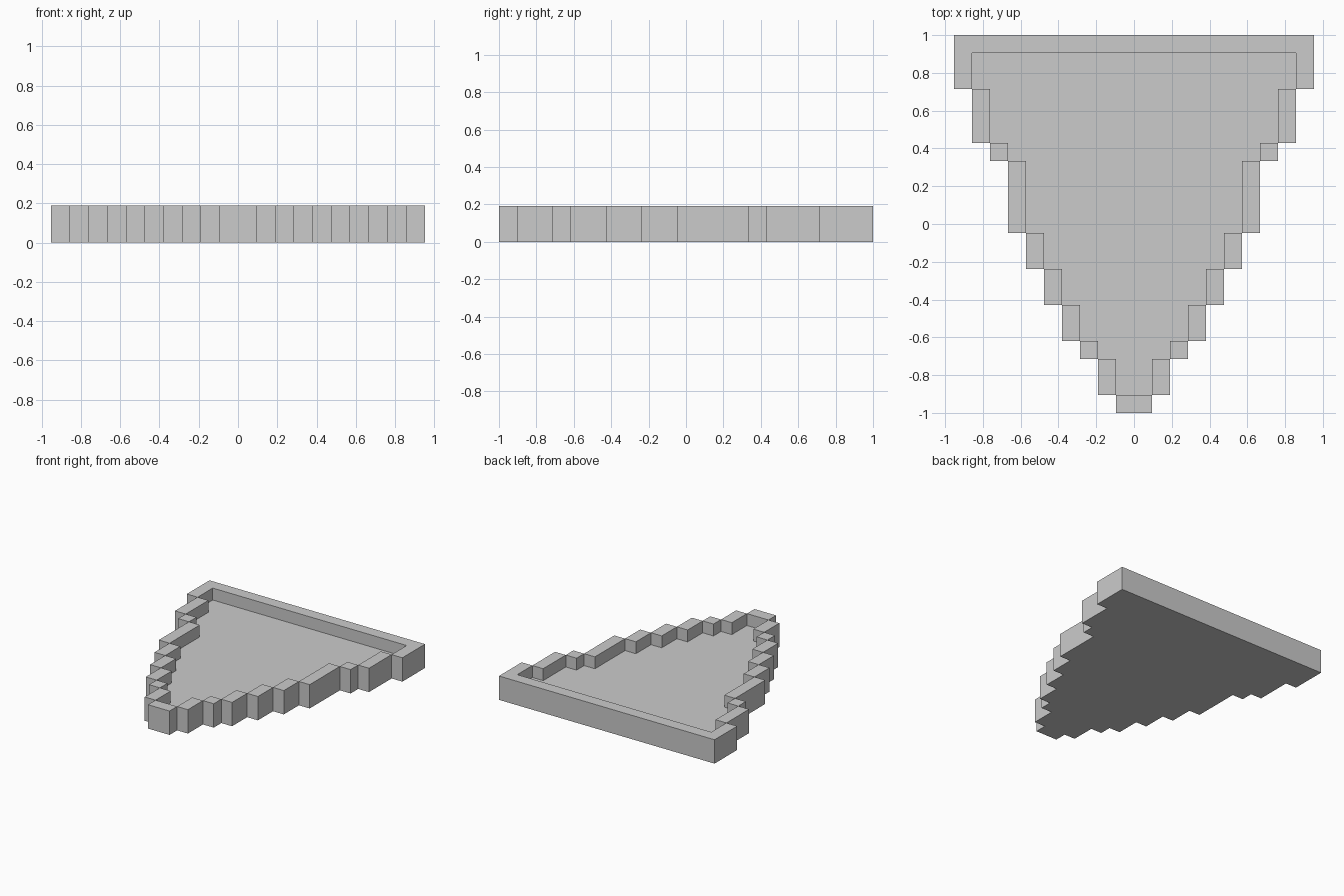
import bpy, bmesh

if "Cube" in bpy.data.objects:
    bpy.data.objects.remove(bpy.data.objects["Cube"])

U = 2 / 21            # one block unit; the tray is 20 x 21 x 2 units

# Half width and front/back rows of each step, from the tip to the back
STEPS = [(1, 0, 1), (2, 1, 3), (3, 3, 4), (4, 4, 6), (5, 6, 8), (6, 8, 10),
         (7, 10, 14), (8, 14, 15), (9, 15, 18), (10, 18, 21)]

bm = bmesh.new()


def face(points):
    bm.faces.new([bm.verts.new((x * U, (y - 10.5) * U, z * U)) for x, y, z in points])


def flat(points, z):
    face([(x, y, z) for x, y in points])


def rect(x0, x1, y0, y1, z):
    flat([(x0, y0), (x1, y0), (x1, y1), (x0, y1)], z)


def walls(points, z0, z1):
    for (ax, ay), (bx, by) in zip(points, points[1:] + points[:1]):
        face([(ax, ay, z0), (bx, by, z0), (bx, by, z1), (ax, ay, z1)])


def mirrored(right):
    return right + [(-x, y) for x, y in reversed(right)]


# Counter-clockwise outlines of the outside and of the recess
outer = mirrored([(h, y) for h, a, b in STEPS for y in (a, b)])
inner = mirrored([(h - 1, min(y, 20)) for h, a, b in STEPS[1:] for y in (a, b)])

# Underside, outer walls, recess walls and recess floor
flat(outer[::-1], 0)
walls(outer, 0, 2)
walls(inner[::-1], 1, 2)
flat(inner, 1)

# Rim top: tip block, side blocks, back bar
rect(-1, 1, 0, 1, 2)
for h, a, b in STEPS[1:-1]:
    rect(h - 1, h, a, b, 2)
    rect(-h, 1 - h, a, b, 2)
flat([(-10, 18), (-9, 18), (-9, 20), (9, 20), (9, 18), (10, 18), (10, 21), (-10, 21)], 2)

bmesh.ops.remove_doubles(bm, verts=bm.verts, dist=1e-4)
mesh = bpy.data.meshes.new("stepped_tray")
bm.to_mesh(mesh)
bm.free()
bpy.context.collection.objects.link(bpy.data.objects.new("stepped_tray", mesh))
